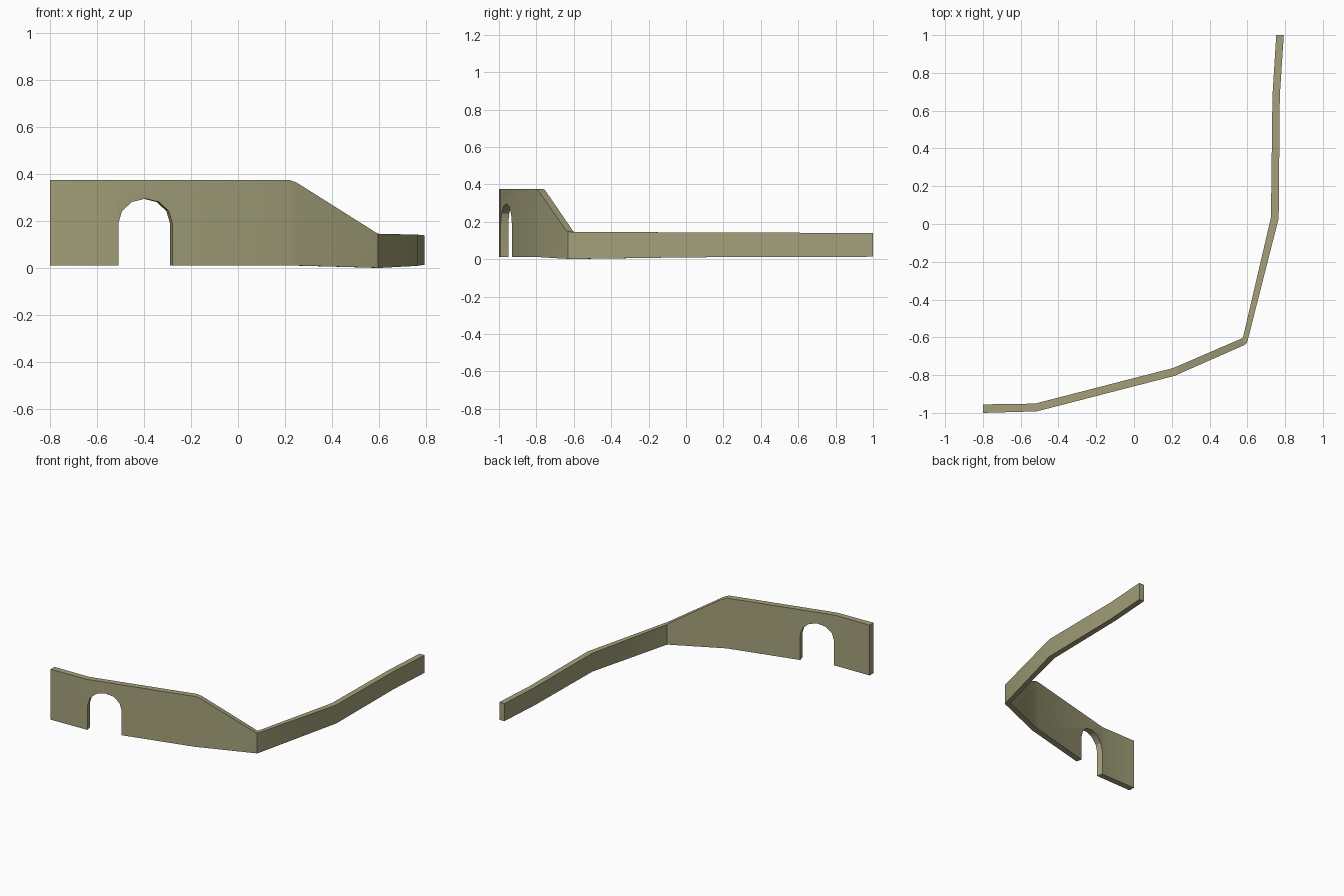
import bpy, bmesh, math

if "Cube" in bpy.data.objects:
    bpy.data.objects.remove(bpy.data.objects["Cube"])

# One flat colour
stone = bpy.data.materials.new("olive_stone")
stone.diffuse_color = (0.37, 0.355, 0.195, 1)
stone.use_nodes = True
stone.node_tree.nodes["Principled BSDF"].inputs["Base Color"].default_value = stone.diffuse_color


def make_object(name, bm):
    bmesh.ops.recalc_face_normals(bm, faces=bm.faces)
    mesh = bpy.data.meshes.new(name)
    bm.to_mesh(mesh)
    bm.free()
    mesh.materials.append(stone)
    obj = bpy.data.objects.new(name, mesh)
    bpy.context.collection.objects.link(obj)
    return obj


# Wall stations: outer x, y, inner x, y, bottom z, top z
stations = [
    (-0.80, -1.00, -0.80, -0.955, 0.012, 0.376),
    (-0.515, -0.992, -0.525, -0.951, 0.012, 0.376),
    (0.218, -0.803, 0.205, -0.763, 0.012, 0.376),
    (0.25, -0.788, 0.237, -0.750, 0.011, 0.364),
    (0.582, -0.642, 0.568, -0.607, 0.002, 0.155),
    (0.596, -0.632, 0.575, -0.602, 0.000, 0.147),
    (0.603, -0.612, 0.579, -0.592, 0.001, 0.146),
    (0.766, 0.03, 0.725, 0.035, 0.010, 0.143),
    (0.772, 0.68, 0.733, 0.68, 0.012, 0.141),
    (0.793, 1.00, 0.753, 1.00, 0.013, 0.140),
]
bm = bmesh.new()
rings = [[bm.verts.new(p) for p in ((ox, oy, lo), (ox, oy, hi), (ix, iy, hi), (ix, iy, lo))]
         for ox, oy, ix, iy, lo, hi in stations]
for a, b in zip(rings, rings[1:]):
    for i in range(4):
        j = (i + 1) % 4
        bm.faces.new((a[i], a[j], b[j], b[i]))
bm.faces.new(rings[0])
bm.faces.new(rings[-1])
wall = make_object("bent_wall", bm)

# Arched doorway cutter, swept square to the wall
angle = math.atan2(0.189, 0.733)
along = (math.cos(angle), math.sin(angle))
normal = (-along[1], along[0])
half, spring, rise = 0.119, 0.19, 0.106
profile = [(half, -0.1)]
profile += [(half * math.cos(math.pi * k / 6), spring + rise * math.sin(math.pi * k / 6))
            for k in range(7)]
profile += [(-half, -0.1)]
bm = bmesh.new()
sides = []
for d in (-0.1, 0.14):
    sides.append([bm.verts.new((-0.394 + s * along[0] + d * normal[0],
                                -0.961 + s * along[1] + d * normal[1], z)) for s, z in profile])
n = len(profile)
for i in range(n):
    j = (i + 1) % n
    bm.faces.new((sides[0][i], sides[0][j], sides[1][j], sides[1][i]))
for side in sides:
    bm.faces.new(side)
cutter = make_object("doorway_cutter", bm)
cutter.hide_render = True

# Cut the doorway and finish shading
cut = wall.modifiers.new("doorway", 'BOOLEAN')
cut.operation = 'DIFFERENCE'
cut.solver = 'EXACT'
cut.object = cutter
bpy.context.view_layer.objects.active = wall
wall.select_set(True)
bpy.ops.object.modifier_apply(modifier=cut.name)
bpy.data.objects.remove(cutter)
bpy.ops.object.shade_smooth_by_angle(angle=math.radians(31))
